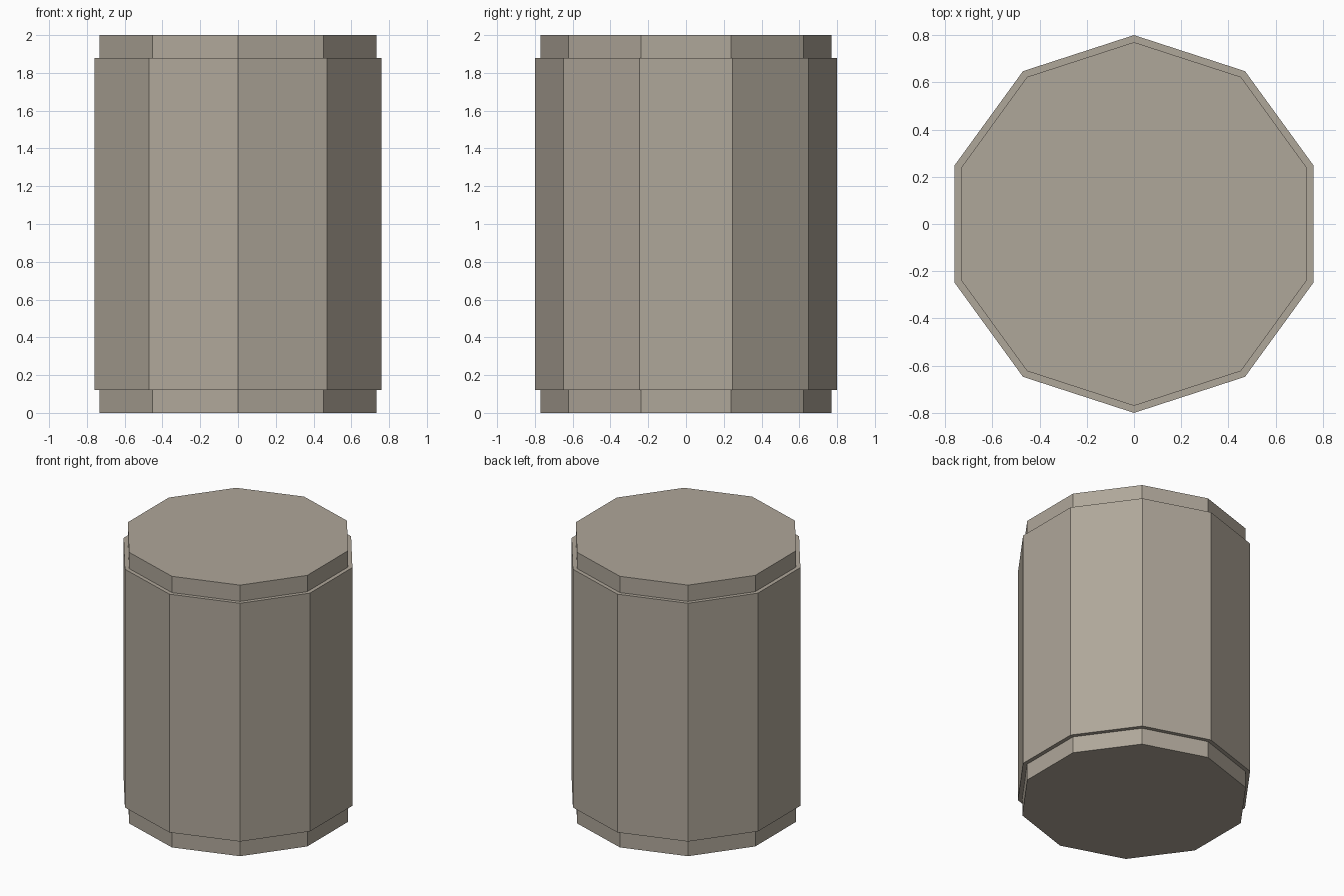
import bpy, bmesh
from math import sin, cos, tau

if "Cube" in bpy.data.objects:
    bpy.data.objects.remove(bpy.data.objects["Cube"])

SIDES = 10
# stepped profile: (radius, height)
PROFILE = [(0.77, 0.0), (0.77, 0.122), (0.8, 0.122),
           (0.8, 1.88), (0.77, 1.88), (0.77, 2.0)]

# ten-sided drum with recessed bands at both ends
bm = bmesh.new()
rings = [[bm.verts.new((r * sin(tau * i / SIDES), r * cos(tau * i / SIDES), z))
          for i in range(SIDES)] for r, z in PROFILE]
for low, high in zip(rings, rings[1:]):
    for i in range(SIDES):
        j = (i + 1) % SIDES
        bm.faces.new((low[i], low[j], high[j], high[i]))

# flat end caps
bm.faces.new(rings[0])
bm.faces.new(rings[-1])
bmesh.ops.recalc_face_normals(bm, faces=bm.faces)

mesh = bpy.data.meshes.new("drum")
bm.to_mesh(mesh)
bm.free()
drum = bpy.data.objects.new("drum", mesh)
bpy.context.collection.objects.link(drum)

# warm stone grey
stone = bpy.data.materials.new("stone")
stone.diffuse_color = (0.43, 0.385, 0.32, 1.0)
stone.use_nodes = True
stone.node_tree.nodes["Principled BSDF"].inputs["Base Color"].default_value = stone.diffuse_color
mesh.materials.append(stone)
